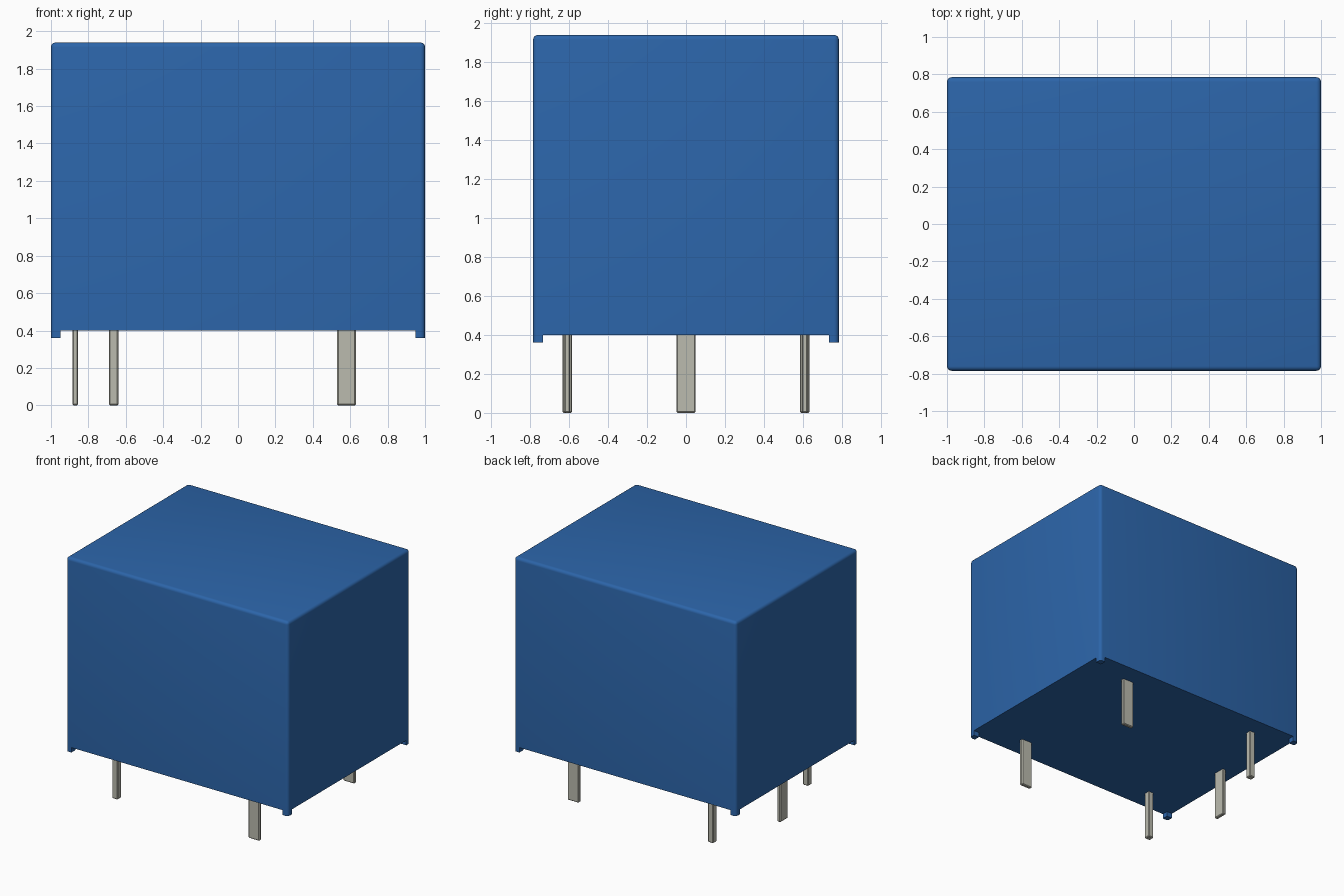
import bpy, bmesh

if "Cube" in bpy.data.objects:
    bpy.data.objects.remove(bpy.data.objects["Cube"])

blue = bpy.data.materials.new("blue_plastic")
blue.diffuse_color = (0.025, 0.13, 0.40, 1)
blue.use_nodes = True
blue.node_tree.nodes["Principled BSDF"].inputs["Base Color"].default_value = blue.diffuse_color
tin = bpy.data.materials.new("tinned_metal")
tin.diffuse_color = (0.50, 0.50, 0.43, 1)
tin.use_nodes = True
tin.node_tree.nodes["Principled BSDF"].inputs["Base Color"].default_value = tin.diffuse_color


def box(name, lo, hi, mat, pick=None, radius=0.0, segments=1):
    """Box between two corners; edges whose ends satisfy pick are bevelled."""
    bm = bmesh.new()
    bmesh.ops.create_cube(bm, size=1)
    for v in bm.verts:
        for i in range(3):
            v.co[i] = hi[i] if v.co[i] > 0 else lo[i]
    if pick:
        edges = [e for e in bm.edges if pick(e.verts[0].co, e.verts[1].co)]
        bmesh.ops.bevel(bm, geom=edges, offset=radius, segments=segments,
                        profile=0.5, affect='EDGES')
    bmesh.ops.recalc_face_normals(bm, faces=bm.faces[:])
    mesh = bpy.data.meshes.new(name)
    bm.to_mesh(mesh)
    bm.free()
    obj = bpy.data.objects.new(name, mesh)
    bpy.context.collection.objects.link(obj)
    mesh.materials.append(mat)
    if segments > 1:
        bpy.ops.object.select_all(action='DESELECT')
        obj.select_set(True)
        bpy.context.view_layer.objects.active = obj
        bpy.ops.object.shade_smooth_by_angle()
    return obj


X, Y, BASE, TOP = 1.0, 0.785, 0.40, 1.94
R = 0.025

# Housing: rounded on the uprights and top rim, flat underneath
box("housing", (-X, -Y, BASE), (X, Y, TOP), blue,
    lambda a, b: max(a.z, b.z) > BASE + 0.1, R, 4)

# Corner standoffs, rounded on the outer upright edge only
for sx in (-1, 1):
    for sy in (-1, 1):
        xs = sorted((sx * X, sx * (X - 0.05)))
        ys = sorted((sy * Y, sy * (Y - 0.05)))
        box("corner_standoff", (xs[0], ys[0], 0.36), (xs[1], ys[1], BASE), blue,
            lambda a, b: (abs(a.z - b.z) > 0.01 and abs(a.x) > X - 0.01
                          and abs(a.y) > Y - 0.01), R, 4)


# Terminal pins with lightly chamfered edges
def pin(name, x, y, w, d):
    box(name, (x - w / 2, y - d / 2, 0), (x + w / 2, y + d / 2, BASE + 0.001), tin,
        lambda a, b: min(a.z, b.z) < 0.01, 0.006)


pin("common_pin", -0.87, 0, 0.03, 0.10)
for s in (-1, 1):
    pin("coil_pin", -0.665, s * 0.61, 0.05, 0.05)
    pin("contact_pin", 0.58, s * 0.61, 0.10, 0.03)
